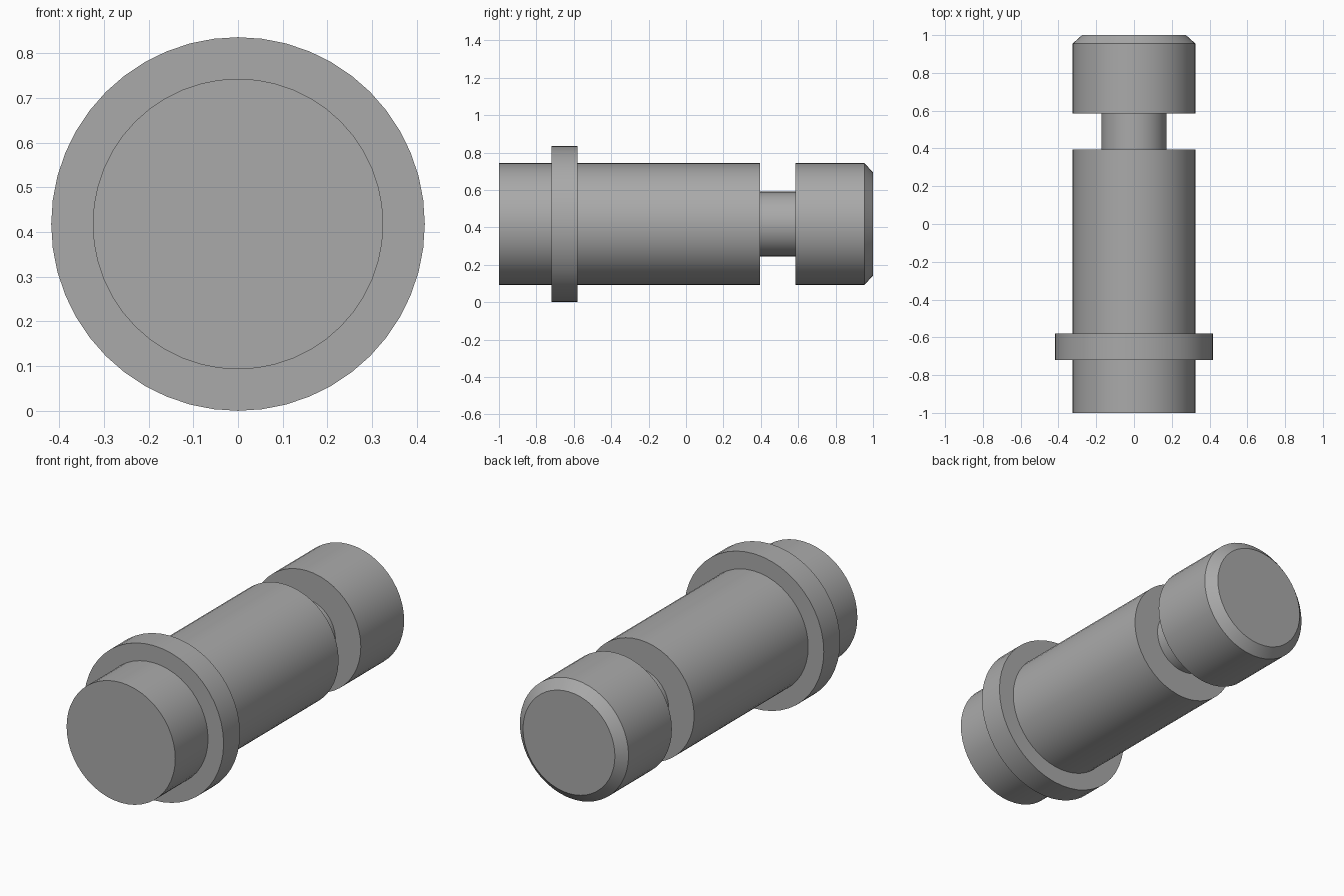
import bpy, bmesh, math
from mathutils import Matrix, Vector

cube = bpy.data.objects.get("Cube")
if cube:
    bpy.data.objects.remove(cube, do_unlink=True)

SEGMENTS = 48
BODY, FLANGE, NECK, TIP = 0.325, 0.418, 0.173, 0.275

steel = bpy.data.materials.new("plain grey steel")
steel.use_nodes = True
grey = (0.4, 0.4, 0.4, 1)
steel.diffuse_color = grey
steel.node_tree.nodes["Principled BSDF"].inputs["Base Color"].default_value = grey

# Stepped pin outline as (radius, y), from the front face to the chamfered tip
profile = [
    (0, -1), (BODY, -1),
    (BODY, -0.72), (FLANGE, -0.72), (FLANGE, -0.58), (BODY, -0.58),
    (BODY, 0.395), (NECK, 0.395), (NECK, 0.585), (BODY, 0.585),
    (BODY, 0.955), (TIP, 1), (0, 1),
]

# Turn the outline around the long axis
bm = bmesh.new()
verts = [bm.verts.new((0, y, r)) for r, y in profile]
edges = [bm.edges.new(pair) for pair in zip(verts, verts[1:])]
bmesh.ops.spin(bm, geom=verts + edges, cent=(0, 0, 0), axis=(0, 1, 0),
               angle=math.tau, steps=SEGMENTS, use_merge=True)
bmesh.ops.remove_doubles(bm, verts=bm.verts, dist=0.0001)
bmesh.ops.recalc_face_normals(bm, faces=bm.faces)
bmesh.ops.translate(bm, verts=bm.verts, vec=(0, 0, FLANGE))

mesh = bpy.data.meshes.new("flanged_pin")
bm.to_mesh(mesh)
bm.free()
mesh.materials.append(steel)
pin = bpy.data.objects.new("flanged_pin", mesh)
bpy.context.collection.objects.link(pin)

# Smooth round walls with crisp steps
bpy.ops.object.select_all(action='DESELECT')
pin.select_set(True)
bpy.context.view_layer.objects.active = pin
bpy.ops.object.shade_smooth_by_angle(angle=math.radians(30))
